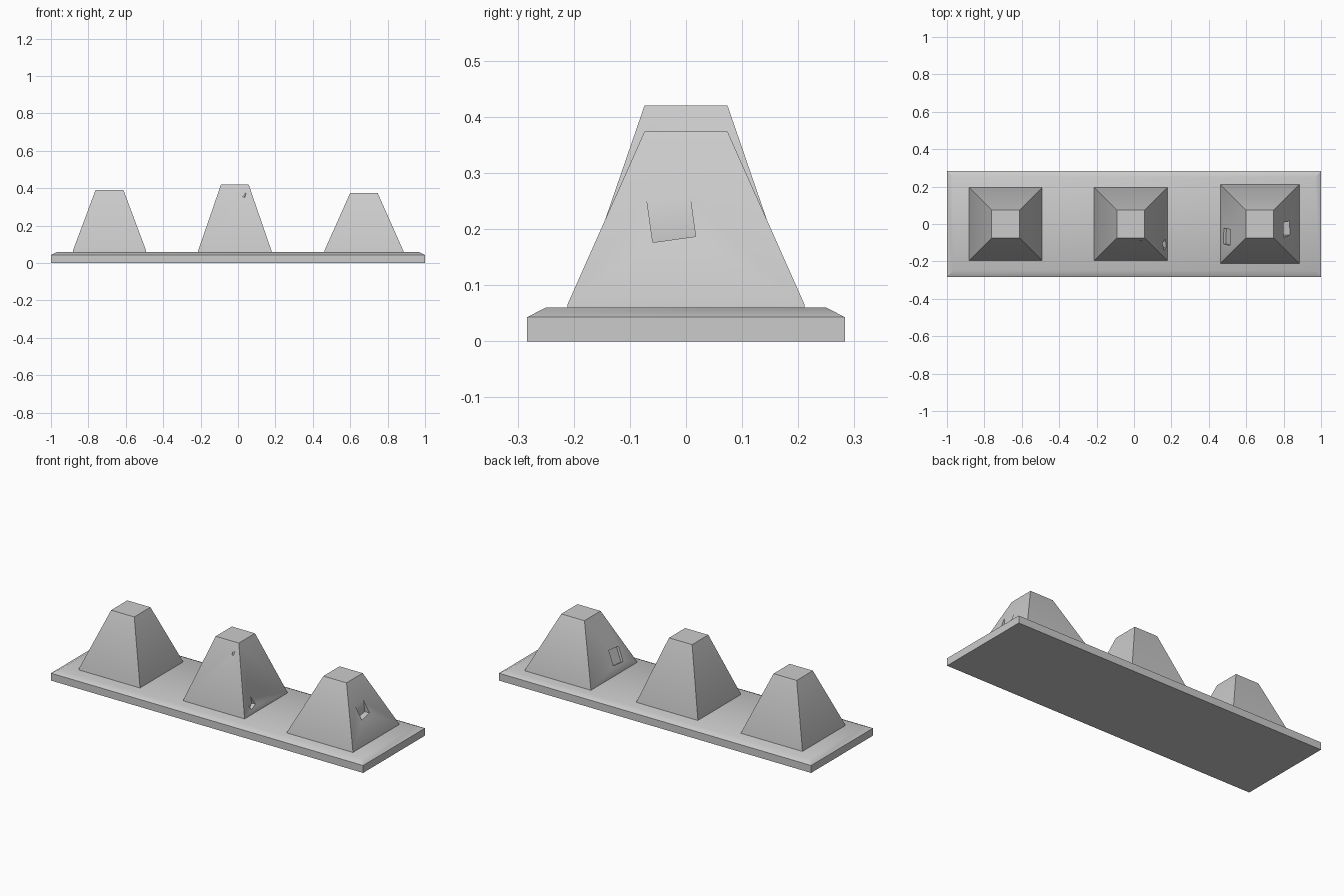
import bpy, bmesh
from math import radians
from mathutils import Matrix, Euler

cube = bpy.data.objects.get("Cube")
if cube:
    bpy.data.objects.remove(cube, do_unlink=True)

stone = bpy.data.materials.new("grey concrete")
stone.use_nodes = True
GREY = (0.6, 0.6, 0.6, 1)
stone.diffuse_color = GREY
stone.node_tree.nodes["Principled BSDF"].inputs["Base Color"].default_value = GREY


def add_object(name, bm):
    mesh = bpy.data.meshes.new(name)
    bmesh.ops.recalc_face_normals(bm, faces=bm.faces)
    bm.to_mesh(mesh)
    bm.free()
    mesh.materials.append(stone)
    obj = bpy.data.objects.new(name, mesh)
    bpy.context.collection.objects.link(obj)
    return obj


def tapered_block(name, centre_x, levels):
    """Stack square-cornered rings given as (half width, half depth, height)."""
    bm = bmesh.new()
    rings = [[bm.verts.new((centre_x + sx * w, sy * d, z))
              for sx, sy in ((-1, -1), (1, -1), (1, 1), (-1, 1))]
             for w, d, z in levels]
    bm.faces.new(rings[0])
    bm.faces.new(rings[-1])
    for low, high in zip(rings, rings[1:]):
        for i in range(4):
            j = (i + 1) % 4
            bm.faces.new((low[i], low[j], high[j], high[i]))
    return add_object(name, bm)


def smooth(obj):
    bpy.ops.object.select_all(action='DESELECT')
    obj.select_set(True)
    bpy.context.view_layer.objects.active = obj
    bpy.ops.object.shade_smooth_by_angle(angle=radians(30))


def chip(block, centre, size, angles):
    """Cut a box-shaped chip out of a block."""
    bm = bmesh.new()
    turn = Euler([radians(a) for a in angles]).to_matrix().to_4x4()
    bmesh.ops.create_cube(bm, size=1, matrix=Matrix.Translation(centre) @ turn
                          @ Matrix.Diagonal((*size, 1)))
    cutter = add_object("chip_cutter", bm)
    cutter.hide_render = True
    cut = block.modifiers.new("chip", 'BOOLEAN')
    cut.operation = 'DIFFERENCE'
    cut.solver = 'EXACT'
    cut.object = cutter
    bpy.context.view_layer.objects.active = block
    bpy.ops.object.modifier_apply(modifier=cut.name)
    bpy.data.objects.remove(cutter, do_unlink=True)


# Long base slab with a shallow sloped rim
base = tapered_block("base_slab", 0, [(1, 0.283, 0), (1, 0.283, 0.043), (0.967, 0.25, 0.06)])

# Three truncated pyramids, each with a thin upright skirt
blocks = {}
for name, x, half, top in (("right_block", -0.687, 0.196, 0.392),
                           ("middle_block", -0.017, 0.196, 0.42),
                           ("left_block", 0.673, 0.211, 0.374)):
    blocks[name] = tapered_block(name, x, [(half, half, 0.05), (half, half, 0.066),
                                           (0.074, 0.074, top)])

# Chips broken out of the left block: a ledge and a shallow pocket
chip(blocks["left_block"], (0.85, -0.028, 0.231), (0.1, 0.077, 0.1), (8, 0, 0))
chip(blocks["left_block"], (0.492, -0.068, 0.145), (0.04, 0.085, 0.085), (5, 24.6, 0))

# Small nicks in the middle block
chip(blocks["middle_block"], (0.18, -0.11, 0.12), (0.05, 0.045, 0.06), (20, 0, 15))
chip(blocks["middle_block"], (0.036, -0.095, 0.364), (0.01, 0.02, 0.024), (0, 20, 20))

for part in (base, *blocks.values()):
    smooth(part)
